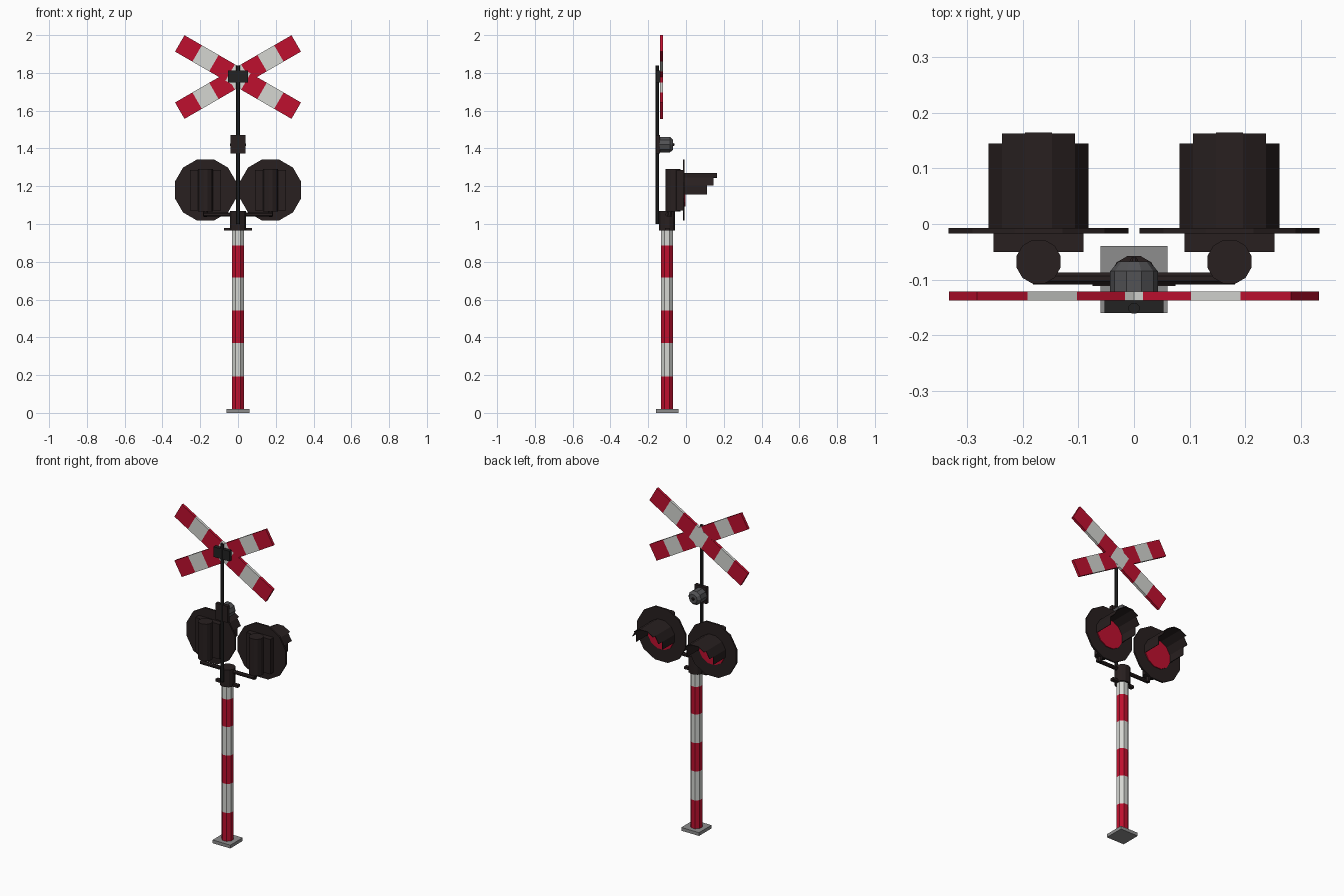
import bpy, bmesh, math
from mathutils import Matrix, Vector

if "Cube" in bpy.data.objects:
    bpy.data.objects.remove(bpy.data.objects["Cube"])

def mat(name, rgb):
    m = bpy.data.materials.new(name)
    m.diffuse_color = (*rgb, 1)
    m.use_nodes = True
    m.node_tree.nodes["Principled BSDF"].inputs["Base Color"].default_value = m.diffuse_color
    return m

RED = mat("signal_red", (0.52, 0.005, 0.028))
WHITE = mat("off_white", (0.66, 0.67, 0.64))
DARK = mat("dark_brown_black", (0.021, 0.014, 0.014))
BLACK = mat("black", (0.016, 0.016, 0.016))
GREY = mat("bell_grey", (0.085, 0.085, 0.09))
BASE = mat("base_grey", (0.27, 0.27, 0.27))

def finish(name, bm, *mats):
    bmesh.ops.recalc_face_normals(bm, faces=bm.faces)
    me = bpy.data.meshes.new(name)
    bm.to_mesh(me)
    bm.free()
    for m in mats:
        me.materials.append(m)
    ob = bpy.data.objects.new(name, me)
    bpy.context.collection.objects.link(ob)
    return ob

def box_bm(lo, hi):
    bm = bmesh.new()
    bmesh.ops.create_cube(bm, size=1)
    for v in bm.verts:
        v.co = Vector([(a + b) / 2 + c * (b - a) for a, b, c in zip(lo, hi, v.co)])
    return bm

def box(name, lo, hi, m):
    return finish(name, box_bm(lo, hi), m)

def prism_bm(p, q, r, n, r2=None):
    """n-sided prism from p to q with flat sides facing the axes"""
    p, q = Vector(p), Vector(q)
    d = q - p
    bm = bmesh.new()
    bmesh.ops.create_cone(bm, cap_ends=True, segments=n, radius1=r,
                          radius2=r if r2 is None else r2, depth=d.length)
    bm.transform(Matrix.Rotation(math.pi / n, 4, 'Z'))
    rot = Vector((0, 0, 1)).rotation_difference(d.normalized()).to_matrix().to_4x4()
    bm.transform(Matrix.Translation((p + q) / 2) @ rot)
    return bm

def prism(name, p, q, r, n, m, r2=None):
    return finish(name, prism_bm(p, q, r, n, r2), m)

def stripe(bm, axis, cuts, first):
    """cut across one axis and alternate two materials along it"""
    n = Vector([float(i == axis) for i in range(3)])
    for c in cuts:
        bmesh.ops.bisect_plane(bm, geom=bm.verts[:] + bm.edges[:] + bm.faces[:],
                               plane_co=n * c, plane_no=n)
    for f in bm.faces:
        k = sum(f.calc_center_median()[axis] > c for c in cuts)
        f.material_index = (k + first) % 2

# Base and striped pole
PY = -0.1
box("base_plate", (-0.06, PY - 0.06, 0), (0.06, PY + 0.06, 0.02), BASE)
bm = prism_bm((0, PY, 0.02), (0, PY, 0.975), 0.0345, 8)
stripe(bm, 2, [0.193, 0.37, 0.543, 0.718, 0.886], 0)
finish("striped_pole", bm, RED, WHITE)

# Collar, clamp ears, upper mast
prism("pole_collar", (0, PY, 0.965), (0, PY, 1.07), 0.044, 12, DARK)
box("clamp_ears", (-0.075, PY - 0.012, 0.965), (0.075, PY + 0.012, 0.98), DARK)
prism("upper_mast", (0, -0.152, 1.0), (0, -0.152, 1.84), 0.0105, 8, BLACK)

# Crossed boards with stripes
box("sign_bracket", (-0.053, -0.16, 1.75), (0.053, -0.137, 1.812), BLACK)
for i, s in enumerate((1, -1)):
    o = 0.0003 * i
    bm = box_bm((-0.356, -0.138 + o, -0.05), (0.356, -0.122 + o, 0.05))
    stripe(bm, 0, [-0.25, -0.147, -0.048, 0.048, 0.147, 0.25], 0)
    bm.transform(Matrix.Translation((0, 0, 1.778)) @ Matrix.Rotation(s * math.radians(30), 4, 'Y'))
    finish(f"cross_board_{i + 1}", bm, RED, WHITE)

# Warning bell
box("bell_bracket", (-0.04, -0.16, 1.372), (0.04, -0.138, 1.472), DARK)
prism("bell_body", (0, -0.14, 1.42), (0, -0.085, 1.42), 0.043, 10, GREY)
prism("bell_dome", (0, -0.085, 1.42), (0, -0.068, 1.42), 0.043, 10, GREY, 0.028)
prism("bell_tip", (0, -0.069, 1.42), (0, -0.06, 1.42), 0.01, 8, DARK, 0.004)

# Signal lamps
LZ = 1.18
R = 0.0935

def visor(name, cx):
    """stepped hood: panels of a dodecagon, shorter towards the sides"""
    bm = bmesh.new()
    for k in range(7):
        a0 = math.radians(-105 + 30 * k)
        length = (0.11, 0.145, 0.163, 0.165)[min(k, 6 - k)]
        ends = []
        for y in (-0.008, length):
            ends.append([bm.verts.new((cx + r * math.sin(a), y, LZ + r * math.cos(a)))
                         for a, r in ((a0, R), (a0 + math.pi / 6, R),
                                      (a0 + math.pi / 6, R - 0.004), (a0, R - 0.004))])
        a, b = ends
        bm.faces.new(a)
        bm.faces.new(b[::-1])
        for j in range(4):
            bm.faces.new((a[j], b[j], b[(j + 1) % 4], a[(j + 1) % 4]))
    finish(name, bm, DARK)

for side, s in (("left", -1), ("right", 1)):
    x = s * 0.172
    prism(f"{side}_backboard", (x, -0.017, LZ), (x, -0.007, LZ), 0.168, 12, DARK)
    prism(f"{side}_lens", (x, -0.007, LZ), (x, -0.002, LZ), R - 0.003, 12, RED)
    visor(f"{side}_visor", x)
    box(f"{side}_lamp_housing", (x - 0.081, -0.05, 1.072), (x + 0.081, -0.016, 1.285), DARK)
    prism(f"{side}_lamp_spine", (x, -0.068, 1.065), (x, -0.068, 1.29), 0.041, 12, DARK)
    prism(f"{side}_arm", (0, PY + 0.002, 1.05), (s * 0.182, PY + 0.002, 1.05), 0.0115, 8, DARK)
    prism(f"{side}_arm_joint", (x, -0.09, 1.04), (x, -0.085, 1.07), 0.014, 8, DARK)
